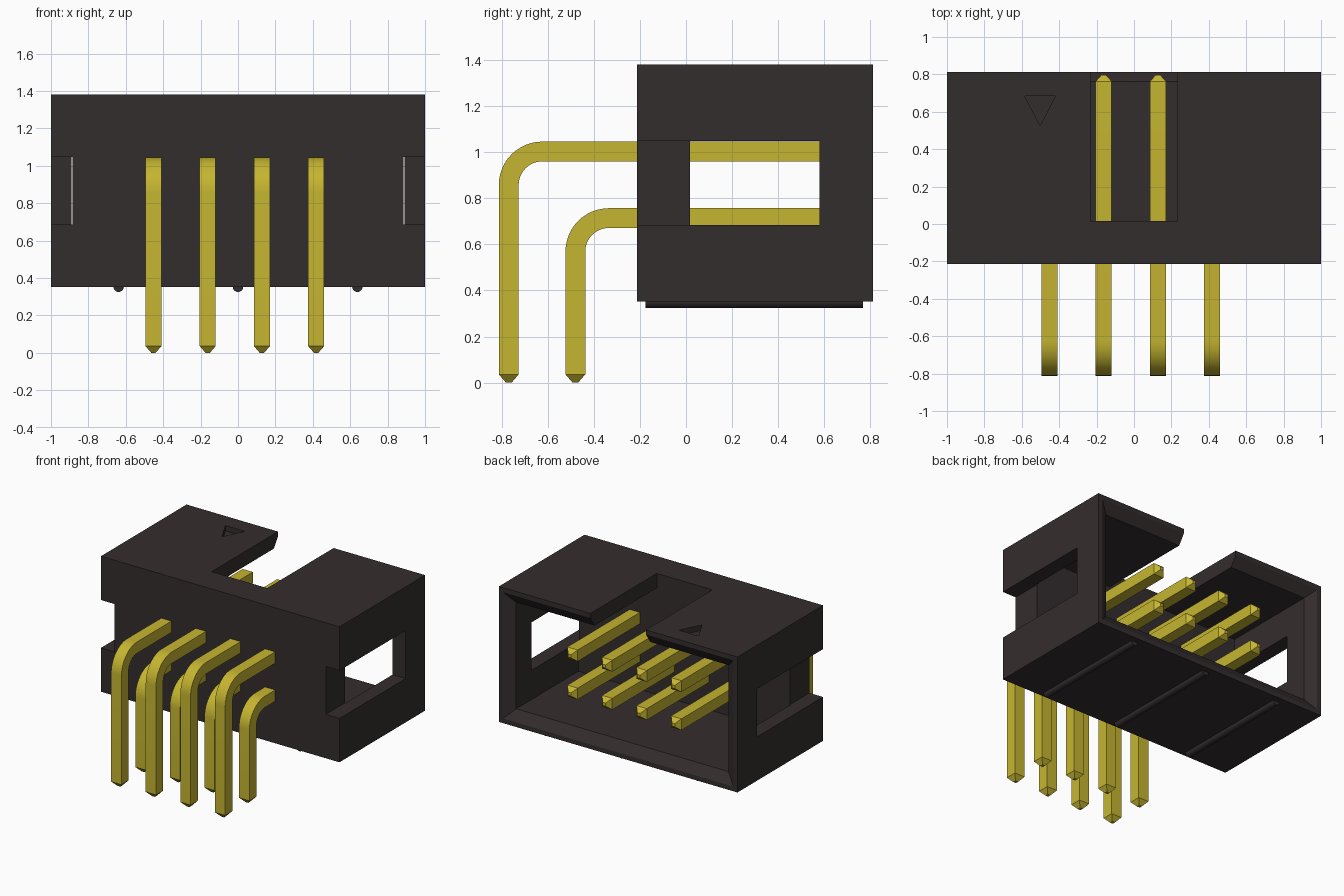
import bpy, bmesh, math
from mathutils import Vector

cube = bpy.data.objects.get("Cube")
if cube:
    bpy.data.objects.remove(cube, do_unlink=True)


def material(name, colour):
    m = bpy.data.materials.new(name)
    m.use_nodes = True
    m.diffuse_color = colour
    bsdf = m.node_tree.nodes["Principled BSDF"]
    bsdf.inputs["Base Color"].default_value = colour
    bsdf.inputs["Roughness"].default_value = 0.6
    return m


plastic = material("dark plastic", (0.034, 0.026, 0.027, 1))
brass = material("yellow metal", (0.56, 0.46, 0.03, 1))


def loft(name, rings, mat):
    """Closed solid through a list of equal-length point rings."""
    bm = bmesh.new()
    rows = [[bm.verts.new(p) for p in ring] for ring in rings]
    n = len(rows[0])
    for a, b in zip(rows, rows[1:]):
        for i in range(n):
            j = (i + 1) % n
            bm.faces.new((a[i], a[j], b[j], b[i]))
    bm.faces.new(rows[0])
    bm.faces.new(rows[-1])
    bmesh.ops.recalc_face_normals(bm, faces=bm.faces)
    mesh = bpy.data.meshes.new(name)
    bm.to_mesh(mesh)
    bm.free()
    obj = bpy.data.objects.new(name, mesh)
    mesh.materials.append(mat)
    bpy.context.collection.objects.link(obj)
    return obj


def rect(x0, x1, y, z0, z1):
    return [(x0, y, z0), (x1, y, z0), (x1, y, z1), (x0, y, z1)]


def box(name, x0, x1, y0, y1, z0, z1):
    return loft(name, [rect(x0, x1, y0, z0, z1), rect(x0, x1, y1, z0, z1)], plastic)


FRONT, BACK, BOTTOM, TOP = -0.213, 0.812, 0.353, 1.38
FLOOR = 0.017


def inset(y, t):
    return rect(t - 1, 1 - t, y, BOTTOM + t, TOP - t)


# Housing shell and the shapes cut out of it
housing = box("housing", -1, 1, FRONT, BACK, BOTTOM, TOP)
wall, rim = 0.11, 0.035
mouth = 0.02
cutters = [
    loft("cavity_cutter", [inset(FLOOR, wall), inset(BACK - 0.05, wall),
                           inset(BACK + mouth, rim - (wall - rim) * mouth / 0.05)], plastic),
    box("key_notch_cutter", -0.233, 0.233, FLOOR, 1, 1.2, 1.5),
]
for side in (-1, 1):
    x0, x1 = sorted((side * 0.885, side * 1.1))
    cutters.append(box("side_slot_cutter", x0, x1, -0.4, 0.58, 0.685, 1.048))
triangle = [(-0.585, 0.685), (-0.42, 0.685), (-0.502, 0.525)]
cutters.append(loft("pin_one_mark_cutter",
                    [[(x, y, z) for x, y in triangle] for z in (TOP - 0.04, TOP + 0.1)], plastic))

bpy.context.view_layer.objects.active = housing
for cutter in cutters:
    cutter.hide_render = True
    mod = housing.modifiers.new("cut", 'BOOLEAN')
    mod.operation = 'DIFFERENCE'
    mod.solver = 'EXACT'
    mod.object = cutter
    bpy.ops.object.modifier_apply(modifier=mod.name)
    bpy.data.objects.remove(cutter, do_unlink=True)

smooth = []

# Stand-off ribs under the housing
for i in (-1, 0, 1):
    ring = [(i * 0.638 + 0.028 * math.cos(a), 0.028 * math.sin(a) + BOTTOM)
            for a in (k * math.tau / 20 for k in range(20))]
    smooth.append(loft("bottom_rib", [[(x, y, z) for x, z in ring] for y in (-0.175, 0.767)], plastic))

# Bent square pins, swept along an L path with tapered tips
HALF, TIP, BEND = 0.043, 0.012, 0.145


def pin(name, x, leg_y, arm_z):
    path = [((leg_y, 0), 0, TIP), ((leg_y, 0.036), 0, HALF)]
    for k in range(13):
        a = math.radians(90) * k / 12
        centre = (leg_y + BEND - BEND * math.cos(a), arm_z - BEND + BEND * math.sin(a))
        path.append((centre, a, HALF))
    path += [((0.762, arm_z), math.pi / 2, HALF), ((0.797, arm_z), math.pi / 2, TIP)]
    rings = []
    for (y, z), a, h in path:
        across = Vector((0, math.cos(a), -math.sin(a)))
        side = Vector((1, 0, 0))
        c = Vector((x, y, z))
        rings.append([c + h * (u * side + v * across)
                      for u, v in ((-1, -1), (1, -1), (1, 1), (-1, 1))])
    return loft(name, rings, brass)


for column in range(4):
    x = -0.452 + 0.29 * column
    smooth.append(pin("upper_pin", x, -0.769, 1.003))
    smooth.append(pin("lower_pin", x, -0.48, 0.714))

# Smooth the rounded bends and ribs, keep corners sharp
bpy.ops.object.select_all(action='DESELECT')
for obj in smooth:
    obj.select_set(True)
bpy.context.view_layer.objects.active = smooth[0]
bpy.ops.object.shade_smooth_by_angle(angle=math.radians(30))
bpy.ops.object.select_all(action='DESELECT')
